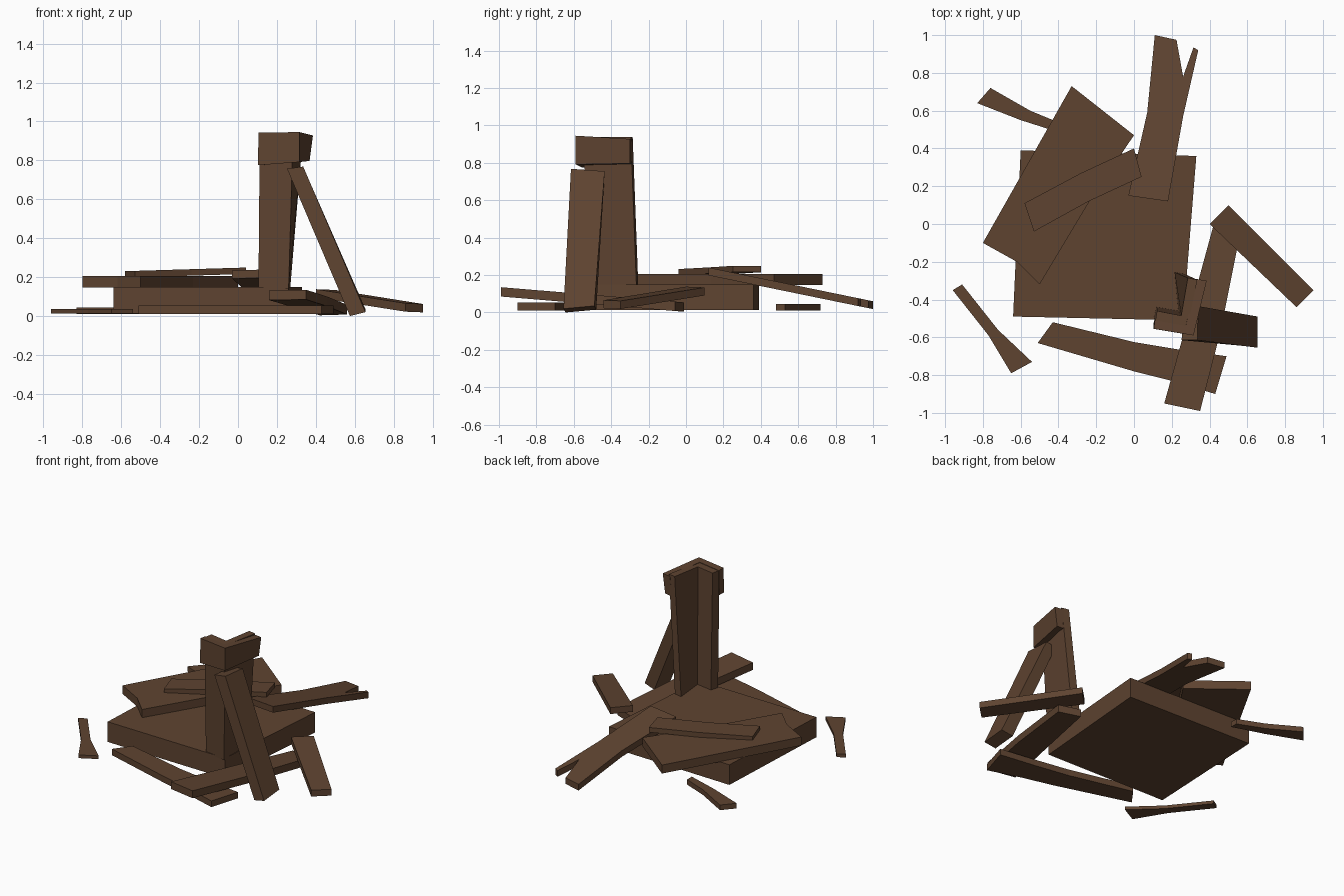
import bpy, bmesh

wood = bpy.data.materials.new("dark brown wood")
wood.diffuse_color = (0.113, 0.057, 0.030, 1)


def loft(name, low, high):
    """Closed solid between two matching rings of 3D points."""
    bm = bmesh.new()
    a = [bm.verts.new(p) for p in low]
    b = [bm.verts.new(p) for p in high]
    n = len(a)
    bm.faces.new(a)
    bm.faces.new(b)
    for i in range(n):
        j = (i + 1) % n
        bm.faces.new((a[i], a[j], b[j], b[i]))
    bmesh.ops.recalc_face_normals(bm, faces=bm.faces)
    bmesh.ops.triangulate(bm, faces=[f for f in bm.faces if len(f.verts) > 4])
    me = bpy.data.meshes.new(name)
    bm.to_mesh(me)
    bm.free()
    me.materials.append(wood)
    ob = bpy.data.objects.new(name, me)
    bpy.context.collection.objects.link(ob)
    return ob


def board(name, outline, top, thick, sx=0.0, sy=0.0):
    """Board cut to an outline; its top lies on the plane top + sx*x + sy*y."""
    hi = [(x, y, top + sx * x + sy * y) for x, y in outline]
    lo = [(x, y, z - thick) for x, y, z in hi]
    return loft(name, lo, hi)


# Thick base slab and the panel lying on it
board("base_slab", [(-0.60, 0.39), (0.33, 0.36), (0.26, -0.51), (-0.64, -0.49)], 0.15, 0.137)
board("fallen_panel", [(-0.33, 0.73), (0.0, 0.47), (-0.23, 0.13), (-0.50, -0.32),
                       (-0.62, -0.20), (-0.80, -0.10)], 0.206, 0.058)

# Planks on top of the pile
board("upper_plank", [(-0.58, 0.11), (-0.28, 0.27), (0.0, 0.40), (0.04, 0.25),
                      (-0.24, 0.12), (-0.53, -0.04)], 0.248, 0.033, sx=0.03)
board("split_plank", [(-0.03, 0.15), (0.18, 0.12), (0.26, 0.57), (0.34, 0.92), (0.315, 0.935),
                      (0.26, 0.78), (0.225, 0.975), (0.11, 1.0), (0.07, 0.59)],
      0.265, 0.042, sy=-0.205)

# Loose splinters on the ground
board("back_splinter", [(-0.83, 0.64), (-0.76, 0.72), (-0.55, 0.60), (-0.38, 0.53),
                        (-0.38, 0.48), (-0.60, 0.55)], 0.045, 0.035)
board("left_splinter", [(-0.96, -0.35), (-0.91, -0.32), (-0.72, -0.56), (-0.54, -0.73),
                        (-0.65, -0.79), (-0.77, -0.59)], 0.036, 0.022)

# Planks around the front and right
board("front_plank", [(-0.51, -0.63), (-0.43, -0.52), (0.0, -0.625), (0.24, -0.665),
                      (0.49, -0.70), (0.43, -0.90), (0.20, -0.83), (0.0, -0.78)], 0.053, 0.042)
board("crossing_plank", [(0.16, -0.95), (0.35, -0.99), (0.46, -0.56), (0.56, -0.06),
                         (0.42, -0.01), (0.30, -0.45)], 0.053, 0.05, sy=-0.083)
board("right_plank", [(0.40, 0.0), (0.50, 0.10), (0.95, -0.35), (0.86, -0.44)],
      0.178, 0.043, sx=-0.10, sy=0.06)

# Standing corner post made of two walls in an L
post_low = [(0.105, -0.495), (0.26, -0.52), (0.268, -0.265), (0.215, -0.255), (0.235, -0.46), (0.12, -0.44)]
post_high = [(0.112, -0.52), (0.283, -0.55), (0.335, -0.295), (0.285, -0.285), (0.25, -0.485), (0.122, -0.46)]
loft("corner_post", [(x, y, 0.14) for x, y in post_low], [(x, y, 0.938) for x, y in post_high])

# L-shaped cap around the outside of the post
cap = [(0.105, -0.555), (0.315, -0.59), (0.385, -0.30), (0.325, -0.29), (0.275, -0.54), (0.11, -0.51)]
loft("post_cap",
     [(x - 0.06 * max(0, y + 0.59), y, 0.775 + 0.08 * max(0, x - 0.11)) for x, y in cap],
     [(x, y, 0.945 - 0.06 * (y + 0.59)) for x, y in cap])

# Plank leaning against the post
loft("leaning_plank",
     [(0.575, -0.645, 0.0), (0.655, -0.655, 0.02), (0.655, -0.49, 0.035), (0.575, -0.48, 0.015)],
     [(0.252, -0.615, 0.757), (0.335, -0.615, 0.768), (0.34, -0.435, 0.755), (0.265, -0.435, 0.745)])
